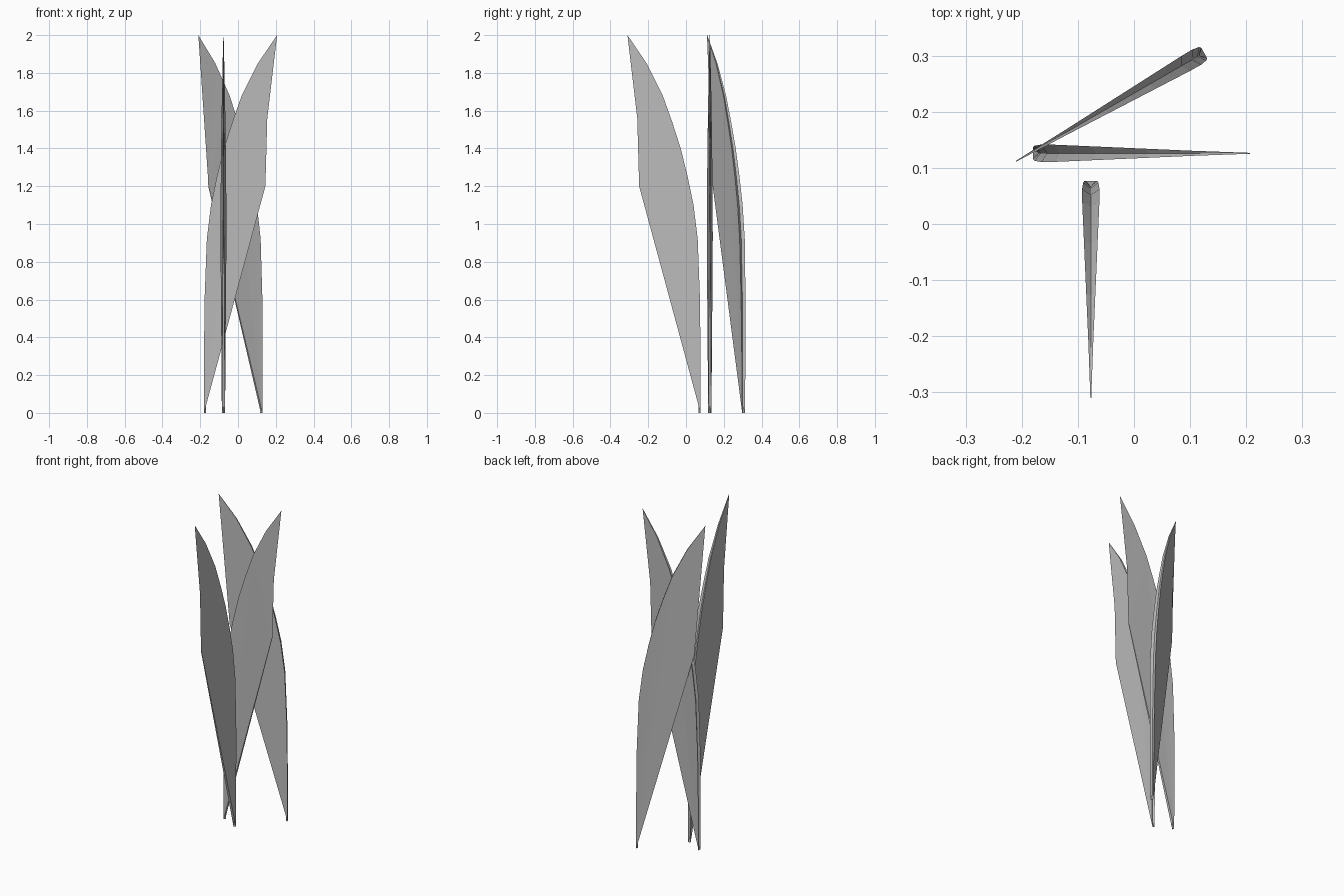
import bpy, bmesh, math
from mathutils import Vector

cube = bpy.data.objects.get("Cube")
if cube:
    bpy.data.objects.remove(cube, do_unlink=True)

grey = bpy.data.materials.new("plain grey")
grey.use_nodes = True
colour = (0.5, 0.5, 0.5, 1)
grey.diffuse_color = colour
grey.node_tree.nodes["Principled BSDF"].inputs["Base Color"].default_value = colour

LENGTH = 0.387
HALF = 0.017

# Profiles in (distance from the back, height)
back_edge = [(0, 0), (0, 0.3), (0.003, 0.6), (0.015, 0.92), (0.037, 1.1),
             (0.068, 1.25), (0.105, 1.4), (0.15, 1.54), (0.2, 1.68),
             (0.285, 1.85), (LENGTH, 2)]
barbs = [(0.335, 1.56), (0.23, 1.075), (0.325, 1.2)]
notch = [(0.275, 1.47)]
slit = [(0.254, 1.6), (0.2, 1.46), (0.12, 1.26), (0.06, 1.03),
        (0.12, 1.16), (0.18, 1.31), (0.25, 1.44)]


def blade(name, base, tip, inner):
    """Thin wedge, grooved along its back and sharp along its barbed edge."""
    start, end = Vector(base).to_3d(), Vector(tip).to_3d()
    along = (end - start).normalized()
    side = Vector((-along.y, along.x, 0))
    outline = back_edge + inner
    n_back = len(back_edge)
    bm = bmesh.new()

    def vert(u, z, offset):
        return bm.verts.new(start + along * u + side * offset + Vector((0, 0, z)))

    def half(i, u, z):
        if i >= n_back:
            return 0.0015
        swell = min(1, 0.5 + z / 2)
        return max(0.0008, HALF * swell * (1 - u / LENGTH))

    left = [vert(u, z, half(i, u, z)) for i, (u, z) in enumerate(outline)]
    right = [vert(u, z, -half(i, u, z)) for i, (u, z) in enumerate(outline)]
    # Groove line sits a little inside the back edge
    groove = [vert(u + 0.01 * (1 - u / LENGTH), z, 0) for u, z in back_edge]

    bm.faces.new(left)
    bm.faces.new(right[::-1])
    for i in range(len(outline)):
        j = (i + 1) % len(outline)
        if j and j < n_back:
            bm.faces.new((left[j], left[i], groove[i], groove[j]))
            bm.faces.new((groove[j], groove[i], right[i], right[j]))
        else:
            bm.faces.new((left[j], left[i], right[i], right[j]))
    # Close the groove at the foot and the tip
    bm.faces.new((left[0], right[0], groove[0]))
    bm.faces.new((right[n_back - 1], left[n_back - 1], groove[-1]))
    bmesh.ops.triangulate(bm, faces=bm.faces[:])
    bmesh.ops.recalc_face_normals(bm, faces=bm.faces[:])

    mesh = bpy.data.meshes.new(name)
    bm.to_mesh(mesh)
    bm.free()
    mesh.materials.append(grey)
    bpy.context.collection.objects.link(bpy.data.objects.new(name, mesh))


blade("front_blade", (-0.077, 0.077), (-0.077, -0.31), notch + barbs)
blade("middle_blade", (-0.18, 0.126), (0.207, 0.126), notch + barbs)
blade("rear_blade", (0.125, 0.305), (-0.21, 0.112), slit + barbs)
